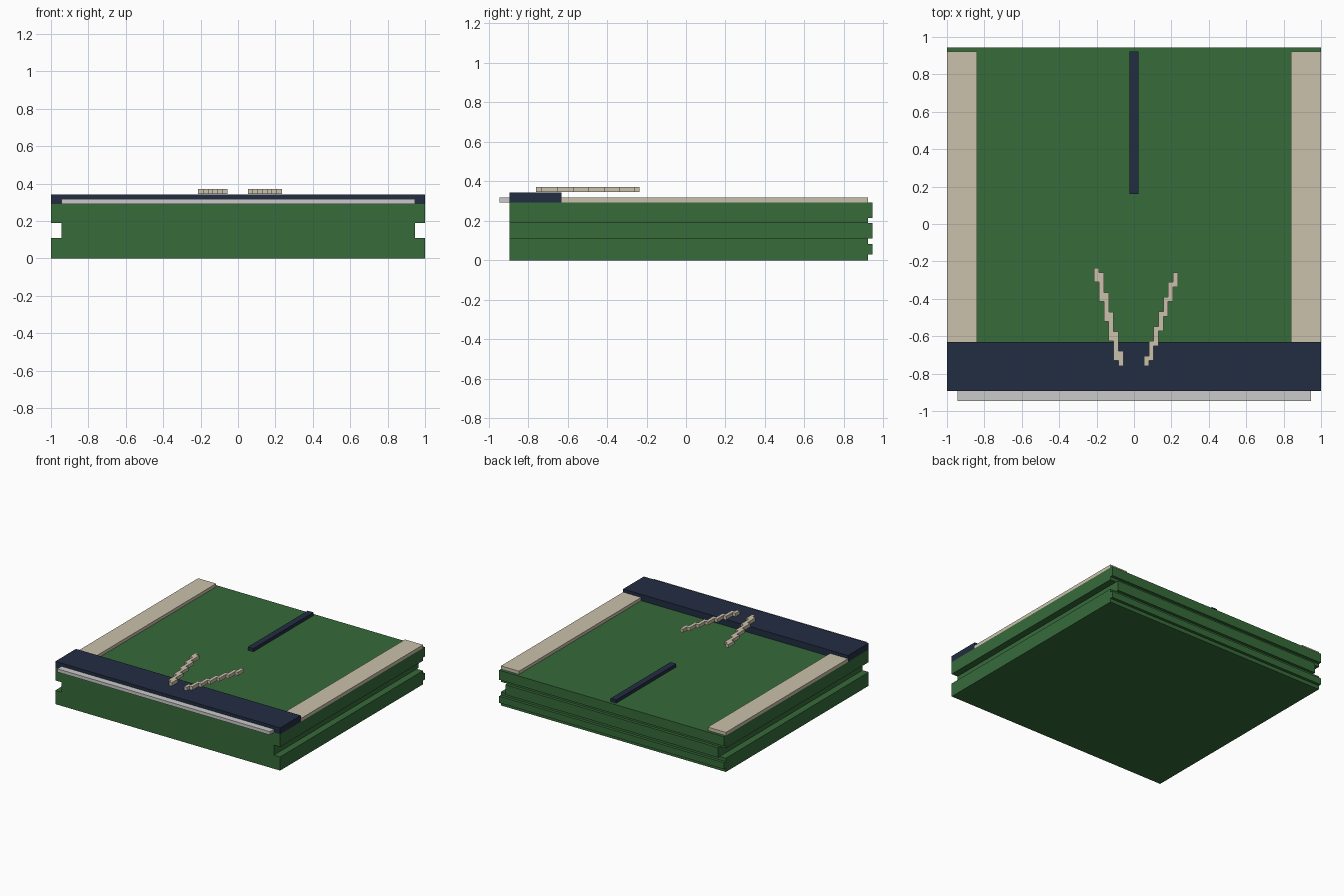
import bpy
import bmesh
from mathutils import Matrix, Vector

default = bpy.data.objects.get("Cube")
if default:
    bpy.data.objects.remove(default, do_unlink=True)


def material(name, rgb):
    """Flat material from display colour, converted to linear."""
    lin = [((c / 255 + 0.055) / 1.055) ** 2.4 for c in rgb] + [1]
    m = bpy.data.materials.new(name)
    m.use_nodes = True
    m.diffuse_color = lin
    m.node_tree.nodes["Principled BSDF"].inputs["Base Color"].default_value = lin
    return m


GREEN = material("green", (54, 107, 58))
NAVY = material("navy", (34, 45, 66))
TAN = material("tan", (203, 193, 171))
GREY = material("light grey", (202, 202, 202))


def finish(name, bm, mat):
    bmesh.ops.recalc_face_normals(bm, faces=bm.faces)
    mesh = bpy.data.meshes.new(name)
    bm.to_mesh(mesh)
    bm.free()
    mesh.materials.append(mat)
    obj = bpy.data.objects.new(name, mesh)
    bpy.context.collection.objects.link(obj)
    return obj


def boxes(name, mat, spans):
    """One mesh of boxes, each given as x, y and z ranges."""
    bm = bmesh.new()
    for span in spans:
        lo, hi = (Vector(v) for v in zip(*span))
        mat4 = Matrix.Translation((lo + hi) / 2) @ Matrix.Diagonal((*(hi - lo), 1))
        bmesh.ops.create_cube(bm, size=1, matrix=mat4)
    return finish(name, bm, mat)


TOP, FRONT, BACK, INSET = 0.292, -0.893, 0.922, 0.945

# Slab with a groove along each side, extruded front to back
half = [(1, 0), (1, 0.11), (INSET, 0.11), (INSET, 0.19), (1, 0.19), (1, TOP)]
outline = half + [(-x, z) for x, z in reversed(half)]
bm = bmesh.new()
face = bm.faces.new([bm.verts.new((x, FRONT, z)) for x, z in outline])
ext = bmesh.ops.extrude_face_region(bm, geom=[face])
moved = [v for v in ext["geom"] if isinstance(v, bmesh.types.BMVert)]
bmesh.ops.translate(bm, verts=moved, vec=(0, BACK - FRONT, 0))
finish("slab", bm, GREEN)

# Three ridges across the back
for name, w, z in (("lower", 1, (0.03, 0.083)), ("middle", INSET, (0.11, 0.19)),
                   ("upper", 1, (0.215, TOP))):
    boxes(name + "_back_ridge", GREEN, [((-w, w), (BACK, INSET), z)])

# Trim on top and front
boxes("front_band", NAVY, [((-1, 1), (FRONT, -0.63), (TOP, 0.343))])
boxes("front_bar", GREY, [((-INSET, INSET), (-INSET, FRONT), (TOP, 0.318))])
boxes("centre_strip", NAVY, [((-0.025, 0.025), (0.16, BACK), (TOP, 0.318))])
for name, x in (("left_rail", (0.84, 1)), ("right_rail", (-1, -0.84))):
    boxes(name, TAN, [(x, (-0.63, BACK), (TOP, 0.318))])


def stepped_strip(name, x0, side, count, start, step, length, low, high):
    """Diagonal strip of stepped columns, running back and outwards."""
    w = 0.026
    spans = []
    for i in range(count):
        y = start + step * i
        a, b = sorted((side * (x0 + w * i), side * (x0 + w * (i + 1))))
        spans.append(((a, b), (max(y, low), min(y + length, high)), (0.345, 0.372)))
    boxes(name, TAN, spans)


stepped_strip("left_stepped_strip", 0.053, 1, 7, -0.81, 0.079, 0.105, -0.76, -0.26)
stepped_strip("right_stepped_strip", 0.057, -1, 6, -0.835, 0.105, 0.155, -0.76, -0.235)
